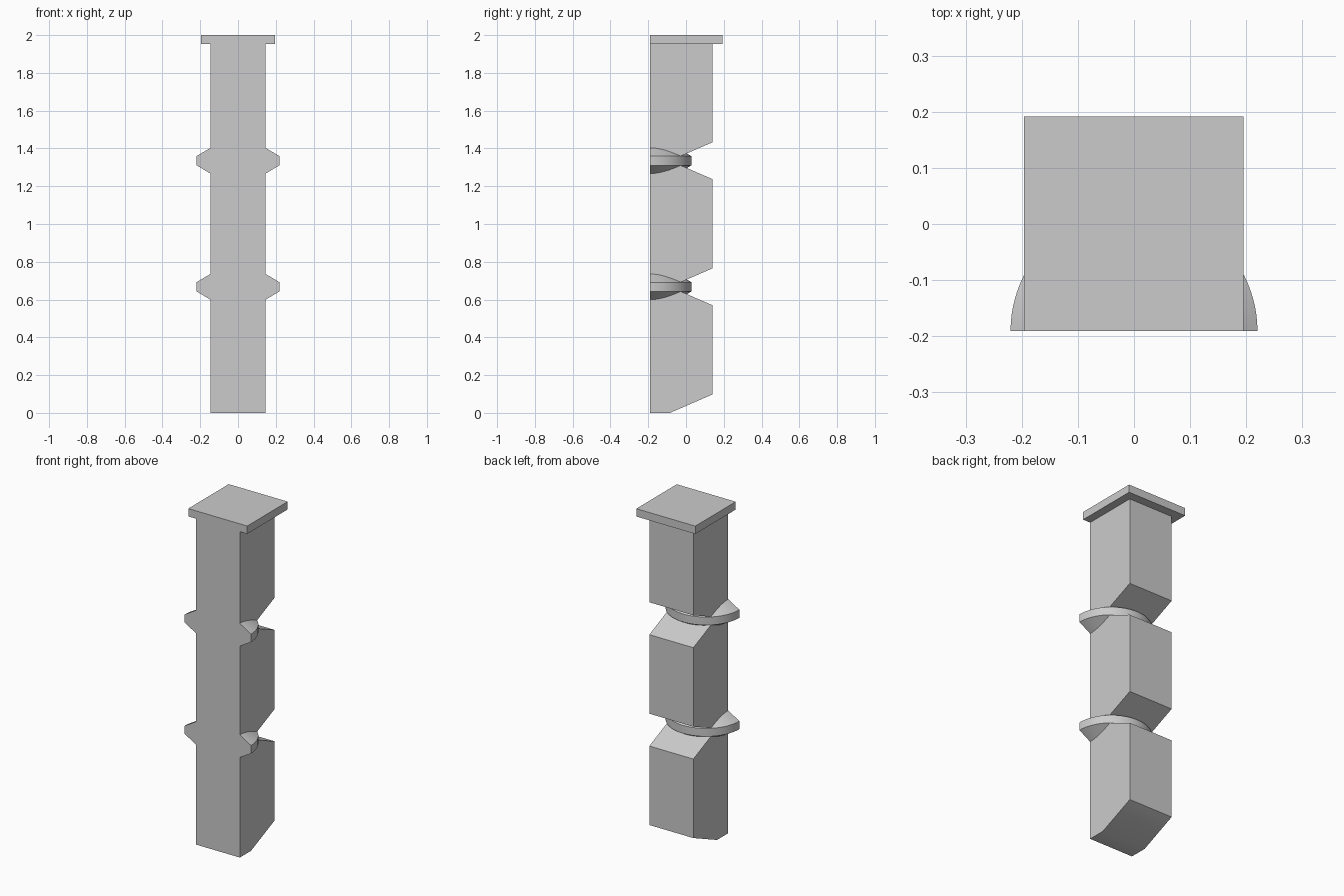
import bpy, bmesh, math
from mathutils import Vector

cube = bpy.data.objects.get("Cube")
if cube:
    bpy.data.objects.remove(cube, do_unlink=True)

grey = bpy.data.materials.new("plain grey")
grey.use_nodes = True
colour = (0.6, 0.6, 0.6, 1)
grey.diffuse_color = colour
grey.node_tree.nodes["Principled BSDF"].inputs["Base Color"].default_value = colour

FRONT, BACK, HALF = -0.191, 0.139, 0.146
CAP_Z, PITCH = 1.953, 0.6675


def finish(name, bm):
    bmesh.ops.recalc_face_normals(bm, faces=bm.faces)
    mesh = bpy.data.meshes.new(name)
    bm.to_mesh(mesh)
    bm.free()
    mesh.materials.append(grey)
    ob = bpy.data.objects.new(name, mesh)
    bpy.context.collection.objects.link(ob)
    bpy.ops.object.select_all(action="DESELECT")
    ob.select_set(True)
    bpy.context.view_layer.objects.active = ob
    bpy.ops.object.shade_smooth_by_angle(angle=math.radians(30))
    return ob


def extrude_x(name, profile, x0, x1):
    """Extrude a (y, z) outline from x0 to x1."""
    bm = bmesh.new()
    face = bm.faces.new([bm.verts.new((x0, y, z)) for y, z in profile])
    moved = bmesh.ops.extrude_face_region(bm, geom=[face])["geom"]
    verts = [v for v in moved if isinstance(v, bmesh.types.BMVert)]
    bmesh.ops.translate(bm, verts=verts, vec=(x1 - x0, 0, 0))
    return finish(name, bm)


# Shaft: flat front, back cut by V notches at regular heights
notch_y, notch_h = -0.085, 0.097
profile = [(FRONT, CAP_Z), (FRONT, 0), (notch_y, 0), (BACK, notch_h)]
for i in (1, 2):
    z = i * PITCH
    profile += [(BACK, z - notch_h), (notch_y, z), (BACK, z + notch_h)]
profile.append((BACK, CAP_Z))
extrude_x("shaft", profile, -HALF, HALF)

# Square cap plate, flush with the front
extrude_x("cap", [(FRONT, CAP_Z), (0.192, CAP_Z), (0.192, 2), (FRONT, 2)], -0.196, 0.195)


# Half-round collars with bevelled rims, seated in the notches
def collar(name, z):
    bm = bmesh.new()
    rim, root = 0.024, 0.068
    outline = [(HALF, -root), (0.22, -rim), (0.22, rim), (HALF, root)]
    start = bm.faces.new([bm.verts.new((r, FRONT, z + h)) for r, h in outline])
    copy = bmesh.ops.duplicate(bm, geom=[start])["geom"]
    face = next(g for g in copy if isinstance(g, bmesh.types.BMFace))
    bmesh.ops.spin(bm, geom=[face], cent=Vector((0, FRONT, z)), axis=(0, 0, 1),
                   angle=math.pi, steps=48, use_duplicate=False)
    bmesh.ops.remove_doubles(bm, verts=bm.verts, dist=0.0001)
    return finish(name, bm)


collar("lower_collar", PITCH)
collar("upper_collar", 2 * PITCH)
